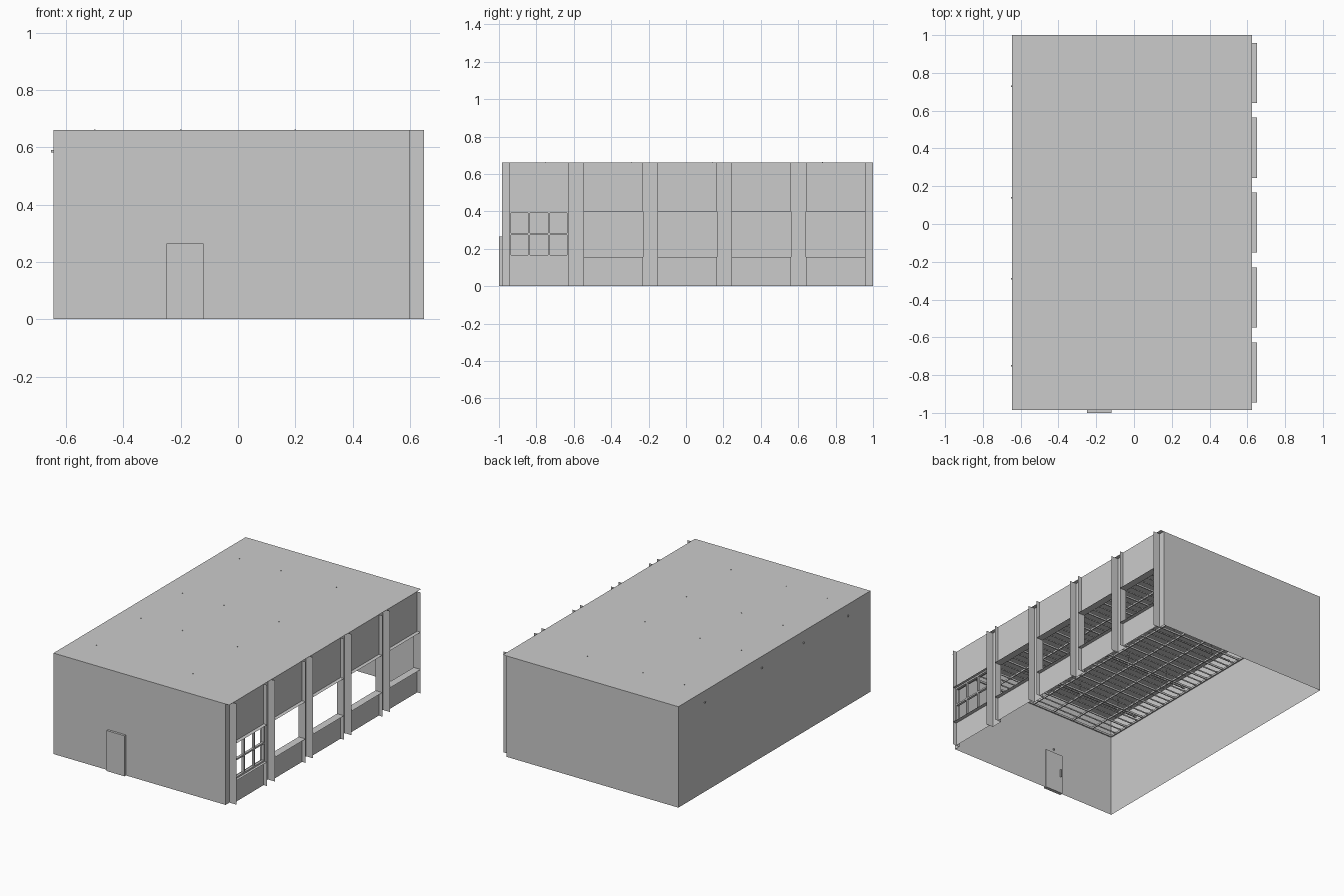
import bpy

if "Cube" in bpy.data.objects:
    bpy.data.objects.remove(bpy.data.objects["Cube"])

X0, X1, Y0, Y1, H = -0.645, 0.60, -0.985, 1.0, 0.66
EDGE, OUT = 0.625, 0.65          # panel plane, outer edge of the bay fins
CEIL = 0.545                     # underside of the open ceiling grid


def mesh_object(name, verts, faces):
    me = bpy.data.meshes.new(name)
    me.from_pydata(verts, [], faces)
    me.update()
    ob = bpy.data.objects.new(name, me)
    bpy.context.collection.objects.link(ob)
    return ob


def boxes(name, items):
    """One object from boxes (x0,x1,y0,y1,z0,z1); a zero extent makes a sheet."""
    verts, faces = [], []
    for x0, x1, y0, y1, z0, z1 in items:
        n = len(verts)
        if x0 == x1:
            verts += [(x0, y0, z0), (x0, y1, z0), (x0, y1, z1), (x0, y0, z1)]
            faces.append((n, n + 1, n + 2, n + 3))
        elif y0 == y1:
            verts += [(x0, y0, z0), (x1, y0, z0), (x1, y0, z1), (x0, y0, z1)]
            faces.append((n, n + 1, n + 2, n + 3))
        elif z0 == z1:
            verts += [(x0, y0, z0), (x1, y0, z0), (x1, y1, z0), (x0, y1, z0)]
            faces.append((n, n + 1, n + 2, n + 3))
        else:
            verts += [(x, y, z) for x in (x0, x1) for y in (y0, y1) for z in (z0, z1)]
            for f in ((0, 1, 3, 2), (4, 6, 7, 5), (0, 4, 5, 1),
                      (2, 3, 7, 6), (0, 2, 6, 4), (1, 5, 7, 3)):
                faces.append(tuple(n + i for i in f))
    return mesh_object(name, verts, faces)


# Shell: sheet walls and roof, open underneath
boxes("front_wall", [(X0, X1, Y0, Y0, 0, H)])
boxes("back_wall", [(X0, X1, Y1, Y1, 0, H)])
boxes("left_wall", [(X0, X0, Y0, Y1, 0, H)])
boxes("roof", [(X0, EDGE, Y0, Y1, H, H)])

# Window wall: five bays between recessed pillars
bays = [(-0.945 + 0.3965 * i, -0.627 + 0.3965 * i) for i in range(5)]
SILL, HEAD = 0.157, 0.40
edges = [Y0] + [v for b in bays for v in b] + [Y1]
boxes("pillars", [(X1, X1, edges[i], edges[i + 1], 0, H)
                  for i in range(0, len(edges), 2)])
boxes("bay_fins", [(X1, OUT, y, y, 0, H) for b in bays for y in b])
boxes("lower_panels", [(EDGE, EDGE, a, b, 0, SILL) for a, b in bays])
boxes("upper_panels", [(EDGE, EDGE, a, b, HEAD, H) for a, b in bays])
boxes("window_sills", [(X1, OUT, a, b, SILL, SILL) for a, b in bays])
boxes("window_heads", [(X1, OUT, a, b, HEAD, HEAD) for a, b in bays])

# Glazing bars in the first bay only
a, b = bays[0]
t, xa, xb = 0.005, 0.617, 0.633
bars = [(xa, xb, a, b, z - t, z + t) for z in (SILL + t, 0.28, HEAD - t)]
bars += [(xa, xb, y - t, y + t, SILL, HEAD)
         for y in (a + t, a + (b - a) / 3, a + 2 * (b - a) / 3, b - t)]
boxes("window_frame", bars)

# Door with handle and a small switch inside
boxes("door", [(-0.25, -0.12, -1.0, -0.978, 0, 0.265)])
boxes("door_handle", [(-0.236, -0.230, -0.978, -0.966, 0.11, 0.16)])
boxes("wall_switch", [(-0.19, -0.18, Y0, -0.978, 0.285, 0.295)])

# Open ceiling grid: main bars both ways plus fine slats
NX, NY = 8, 13
dx, dy = (X1 - X0) / NX, (Y1 - Y0) / NY
grid = [(X0 + i * dx - 0.003, X0 + i * dx + 0.003, Y0, Y1, CEIL, CEIL + 0.012)
        for i in range(1, NX)]
grid += [(X0, X1, Y0 + j * dy - 0.003, Y0 + j * dy + 0.003, CEIL, CEIL + 0.012)
         for j in range(1, NY)]
grid += [(X0, X0 + 0.008, Y0, Y1, CEIL, CEIL + 0.012),
         (X1 - 0.008, X1, Y0, Y1, CEIL, CEIL + 0.012),
         (X0, X1, Y0, Y0 + 0.008, CEIL, CEIL + 0.012),
         (X0, X1, Y1 - 0.008, Y1, CEIL, CEIL + 0.012)]
boxes("ceiling_grid", grid)
boxes("ceiling_slats", [(X0, X1, Y0 + j * dy / 3 - 0.0015, Y0 + j * dy / 3 + 0.0015,
                         CEIL + 0.002, CEIL + 0.010)
                        for j in range(1, NY * 3) if j % 3])

# Conduits above the grid, poking through the left wall, and their hangers
rows = (-0.75, -0.29, 0.14, 0.73)
boxes("conduits", [(-0.652, 0.25, y - 0.004, y + 0.004, 0.582, 0.590) for y in rows])
boxes("hangers", [(x - 0.002, x + 0.002, y - 0.002, y + 0.002, CEIL, 0.663)
                  for x in (-0.5, -0.2, 0.2) for y in rows])
